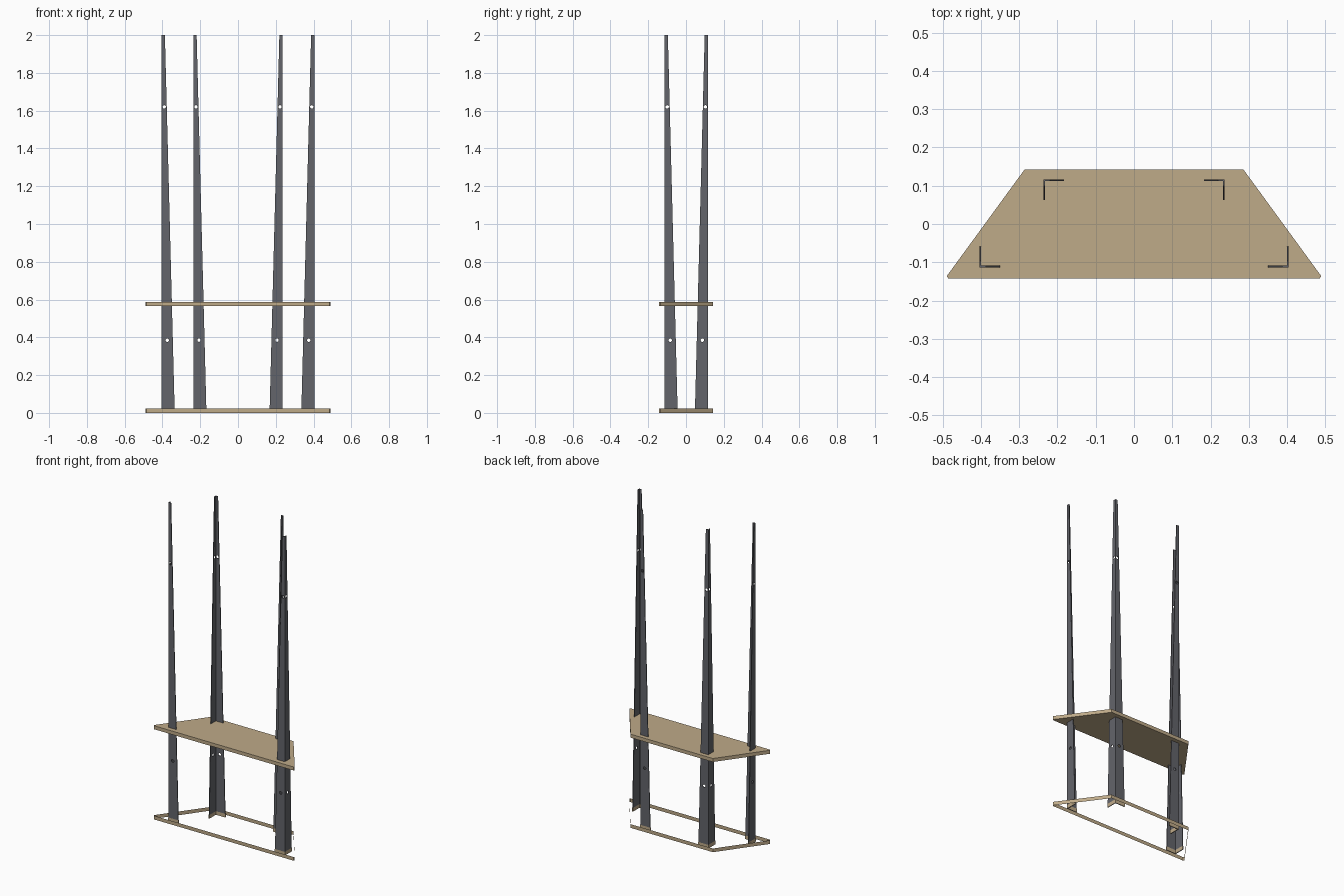
import bpy, bmesh, math
from mathutils import Matrix

if "Cube" in bpy.data.objects:
    bpy.data.objects.remove(bpy.data.objects["Cube"])


def material(name, color):
    m = bpy.data.materials.new(name)
    m.diffuse_color = (*color, 1)
    m.use_nodes = True
    m.node_tree.nodes["Principled BSDF"].inputs["Base Color"].default_value = m.diffuse_color
    return m


STEEL = material("dark steel", (0.125, 0.128, 0.145))
WOOD = material("light wood", (0.52, 0.405, 0.25))


def loft(bm, low, high, z0, z1, caps=True):
    """Walls between two outlines with the same point count, optional caps."""
    a = [bm.verts.new((x, y, z0)) for x, y in low]
    b = [bm.verts.new((x, y, z1)) for x, y in high]
    n = len(a)
    for i in range(n):
        j = (i + 1) % n
        bm.faces.new((a[i], a[j], b[j], b[i]))
    if caps:
        bm.faces.new(a[::-1])
        bm.faces.new(b)


def make(name, bm, mat):
    bmesh.ops.recalc_face_normals(bm, faces=bm.faces)
    mesh = bpy.data.meshes.new(name)
    bm.to_mesh(mesh)
    bm.free()
    mesh.materials.append(mat)
    ob = bpy.data.objects.new(name, mesh)
    bpy.context.collection.objects.link(ob)
    return ob


def angle(cx, cy, w, t=0.004, grow=0.0):
    """L outline with its corner at cx, cy and both flanges pointing inward."""
    sx, sy = -math.copysign(1, cx), -math.copysign(1, cy)
    g = grow
    pts = [(-g, -g), (w + g, -g), (w + g, t + g), (t + g, t + g), (t + g, w + g), (-g, w + g)]
    return [(cx + sx * u, cy + sy * v) for u, v in pts]


BASE_W, TOP_W, HEIGHT = 0.069, 0.017, 2.0
LEGS = {"front_right_leg": (0.404, -0.113), "front_left_leg": (-0.404, -0.113),
        "back_right_leg": (0.236, 0.116), "back_left_leg": (-0.236, 0.116)}

# Tapered angle-section legs with bolt holes in both flanges
for name, (cx, cy) in LEGS.items():
    bm = bmesh.new()
    loft(bm, angle(cx, cy, BASE_W), angle(cx, cy, TOP_W), 0, HEIGHT)
    leg = make(name, bm, STEEL)
    bm = bmesh.new()
    for z in (0.385, 1.62):
        off = 0.5 * (BASE_W + (TOP_W - BASE_W) * z / HEIGHT)
        hx, hy = cx - math.copysign(off, cx), cy - math.copysign(off, cy)
        for pos, axis in (((hx, cy, z), 'X'), ((cx, hy, z), 'Y')):
            m = Matrix.Translation(pos) @ Matrix.Rotation(math.pi / 2, 4, axis)
            bmesh.ops.create_cone(bm, cap_ends=True, segments=20, radius1=0.009,
                                  radius2=0.009, depth=0.016, matrix=m)
    cutter = make(name + "_hole_cutter", bm, STEEL)
    cutter.hide_render = True
    mod = leg.modifiers.new("bolt holes", 'BOOLEAN')
    mod.operation, mod.solver, mod.object = 'DIFFERENCE', 'EXACT', cutter
    deps = bpy.context.evaluated_depsgraph_get()
    cut = bpy.data.meshes.new_from_object(leg.evaluated_get(deps))
    leg.modifiers.clear()
    leg.data = cut
    bpy.data.objects.remove(cutter)

# Trapezoid board outline with slightly clipped front corners
half = [(0.485, -0.142), (0.489, -0.136), (0.286, 0.142)]
OUTLINE = half + [(-x, y) for x, y in reversed(half)]

# Upper shelf: solid board
bm = bmesh.new()
loft(bm, OUTLINE, OUTLINE, 0.566, 0.588)
make("shelf", bm, WOOD)

# Lower rim: open band, with a short sleeve round each leg foot
bm = bmesh.new()
loft(bm, OUTLINE, OUTLINE, 0, 0.023, caps=False)
for cx, cy in LEGS.values():
    ring = angle(cx, cy, BASE_W, grow=0.0008)
    loft(bm, ring, ring, 0, 0.023, caps=False)
make("lower_rim", bm, WOOD)
